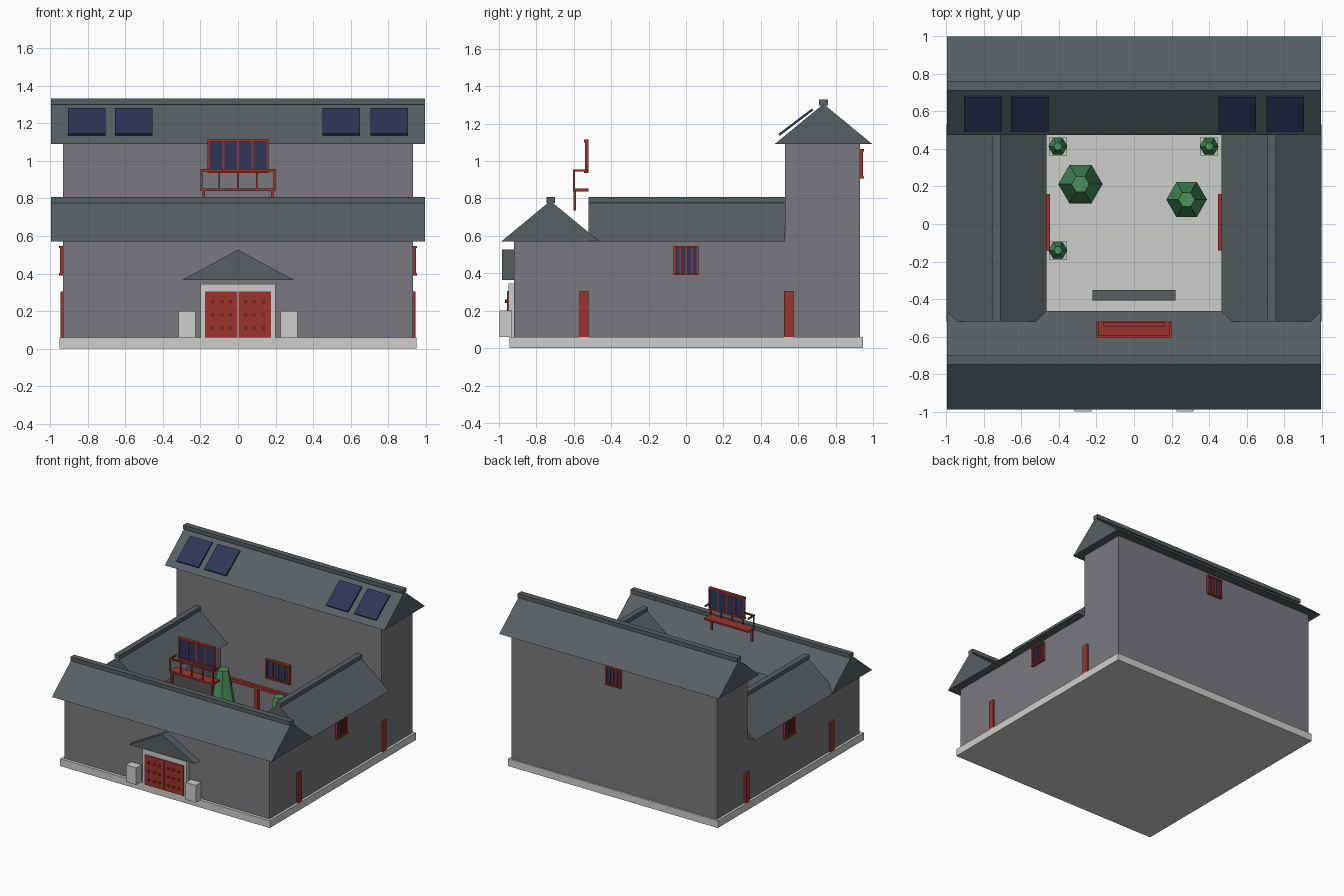
import bpy, bmesh, math
from mathutils import Matrix, Vector

if "Cube" in bpy.data.objects:
    bpy.data.objects.remove(bpy.data.objects["Cube"])


def srgb(r, g, b):
    def lin(c):
        c /= 255
        return c / 12.92 if c <= 0.04045 else ((c + 0.055) / 1.055) ** 2.4
    return (lin(r), lin(g), lin(b), 1)


def material(name, rgb):
    m = bpy.data.materials.new(name)
    m.diffuse_color = srgb(*rgb)
    m.use_nodes = True
    m.node_tree.nodes["Principled BSDF"].inputs["Base Color"].default_value = m.diffuse_color
    return m


WALL = material("grey_brick", (122, 121, 126))
ROOF = material("slate_tile", (88, 95, 98))
STONE = material("pale_stone", (206, 206, 203))
RED = material("red_lacquer", (158, 52, 45))
NAVY = material("navy_glass", (46, 54, 88))
GREEN = material("leaf_green", (74, 146, 94))
BROWN = material("trunk_brown", (95, 65, 45))


def finish(name, bm, mat, matrix=None):
    bmesh.ops.recalc_face_normals(bm, faces=bm.faces)
    me = bpy.data.meshes.new(name)
    bm.to_mesh(me)
    bm.free()
    me.materials.append(mat)
    ob = bpy.data.objects.new(name, me)
    bpy.context.collection.objects.link(ob)
    if matrix:
        ob.matrix_world = matrix
    return ob


def boxes(name, mat, items, matrix=None):
    """One object from (x0, x1, y0, y1, z0, z1) blocks."""
    bm = bmesh.new()
    for x0, x1, y0, y1, z0, z1 in items:
        m = Matrix.Translation(((x0 + x1) / 2, (y0 + y1) / 2, (z0 + z1) / 2))
        m = m @ Matrix.Diagonal((abs(x1 - x0), abs(y1 - y0), z1 - z0, 1))
        bmesh.ops.create_cube(bm, size=1, matrix=m)
    return finish(name, bm, mat, matrix)


def gable(name, axis, a0, a1, c, half, z0, z1):
    """Triangular roof prism with its ridge along the given axis."""
    bm = bmesh.new()
    ends = []
    for a in (a0, a1):
        pts = [(c - half, z0), (c + half, z0), (c, z1)]
        ends.append([bm.verts.new((a, p, z) if axis == 'x' else (p, a, z)) for p, z in pts])
    bm.faces.new(ends[0])
    bm.faces.new(ends[1])
    for i in range(3):
        j = (i + 1) % 3
        bm.faces.new((ends[0][i], ends[0][j], ends[1][j], ends[1][i]))
    return finish(name, bm, ROOF)


def window(name, loc, angle, width, height):
    """Lattice window facing local -y, centred on loc."""
    m = Matrix.Translation(loc) @ Matrix.Rotation(angle, 4, 'Z')
    w, h, t = width / 2, height / 2, 0.006
    boxes(name + "_glass", NAVY, [(-w + t, w - t, -0.008, 0.005, -h + t, h - t)], m)
    bars = [(-w, w, -0.02, 0.005, s * h - t, s * h + t) for s in (-1, 1)]
    n = 4
    for i in range(n + 1):
        x = -w + t + (width - 2 * t) * i / n
        bars.append((x - 0.005, x + 0.005, -0.015, 0.005, -h, h))
    boxes(name + "_frame", RED, bars, m)


def cone(bm, loc, r0, r1, z0, z1, sides=6):
    m = Matrix.Translation((loc[0], loc[1], (z0 + z1) / 2)) @ Matrix.Rotation(math.pi / 2, 4, 'Z')
    bmesh.ops.create_cone(bm, cap_ends=True, segments=sides, radius1=r0, radius2=r1,
                          depth=z1 - z0, matrix=m)


# Plinth and walls around the courtyard
boxes("plinth", STONE, [(-0.95, 0.95, -0.945, 0.945, 0, 0.06)])
boxes("front_hall", WALL, [(-0.93, 0.93, -0.92, -0.53, 0.06, 0.57)])
boxes("back_hall", WALL, [(-0.93, 0.93, 0.53, 0.93, 0.06, 1.09)])
for s, side in ((-1, "left"), (1, "right")):
    boxes(side + "_wing", WALL, [(s * 0.53, s * 0.93, -0.53, 0.53, 0.06, 0.57)])

# Gable roofs with ridge caps
gable("front_roof", 'x', -0.995, 0.995, -0.725, 0.263, 0.57, 0.787)
boxes("front_ridge", ROOF, [(-0.995, 0.995, -0.747, -0.70, 0.775, 0.807)])
gable("back_roof", 'x', -0.995, 0.995, 0.735, 0.262, 1.09, 1.305)
boxes("back_ridge", ROOF, [(-0.995, 0.995, 0.71, 0.758, 1.298, 1.33)])
for s, side in ((-1, "left"), (1, "right")):
    gable(side + "_wing_roof", 'y', -0.52, 0.53, s * 0.731, 0.266, 0.57, 0.787)
    boxes(side + "_wing_ridge", ROOF, [(s * 0.709, s * 0.755, -0.52, 0.53, 0.775, 0.807)])

# Gate: stone surround, double door with studs, small gable, stone blocks
boxes("gate_surround", STONE, [(-0.2, 0.2, -0.95, -0.92, 0.06, 0.345)])
boxes("gate_doors", RED, [(-0.176, -0.002, -0.956, -0.94, 0.06, 0.305),
                          (0.002, 0.176, -0.956, -0.94, 0.06, 0.305)])
bm = bmesh.new()
for s in (-1, 1):
    for x in (0.04, 0.085, 0.135):
        for z in (0.11, 0.18, 0.25):
            m = Matrix.Translation((s * x, -0.96, z)) @ Matrix.Rotation(math.pi / 2, 4, 'X')
            bmesh.ops.create_cone(bm, cap_ends=True, segments=8, radius1=0.009,
                                  radius2=0.009, depth=0.014, matrix=m)
finish("door_studs", bm, RED)
gable("gate_roof", 'y', -0.983, -0.92, 0, 0.298, 0.365, 0.527)
boxes("gate_blocks", STONE, [(s * 0.225, s * 0.316, -0.998, -0.93, 0.06, 0.2) for s in (-1, 1)])

# Lattice windows
window("left_window", (-0.932, 0, 0.468), -math.pi / 2, 0.136, 0.145)
window("right_window", (0.932, 0, 0.468), math.pi / 2, 0.136, 0.145)
window("back_window", (0, 0.932, 0.985), math.pi, 0.136, 0.145)
window("courtyard_window", (0, 0.528, 0.468), 0, 0.22, 0.145)

# Red posts on the outer walls and the colonnade on the back hall
boxes("side_posts", RED, [(s * 0.92, s * 0.945, y, y + 0.05, 0.06, 0.305)
                          for s in (-1, 1) for y in (-0.57, 0.525)])
boxes("colonnade", RED, [(-0.46, 0.46, 0.505, 0.532, 0.28, 0.305)]
      + [(x - 0.015, x + 0.015, 0.505, 0.532, 0.06, 0.28) for x in (-0.44, -0.19, 0.19, 0.44)])
boxes("wing_doors", RED, [(s * 0.446, s * 0.465, -0.14, 0.16, 0.06, 0.305) for s in (-1, 1)])

# Screen wall inside the gate
boxes("screen_wall", WALL, [(-0.2, 0.2, -0.393, -0.363, 0.06, 0.36)])
boxes("screen_wall_cap", ROOF, [(-0.222, 0.222, -0.406, -0.35, 0.36, 0.395)])

# Balcony: floor, legs, railing and a wide window behind it
rail = [(-0.2, 0.2, -0.605, -0.52, 0.838, 0.853),
        (-0.2, 0.2, -0.605, -0.593, 0.943, 0.955)]
rail += [(x - 0.005, x + 0.005, -0.604, -0.594, 0.85, 0.95) for x in (-0.195, -0.1, 0, 0.1, 0.195)]
rail += [(s * 0.19, s * 0.2, -0.6, -0.525, 0.943, 0.955) for s in (-1, 1)]
rail += [(s * 0.175, s * 0.19, -0.602, -0.588, 0.735, 0.84) for s in (-1, 1)]
boxes("balcony_railing", RED, rail)
boxes("balcony_glass", NAVY, [(-0.155, 0.155, -0.536, -0.526, 0.945, 1.105)])
boxes("balcony_window_frame", RED,
      [(-0.163, 0.163, -0.546, -0.522, z, z + 0.014) for z in (0.935, 1.1)]
      + [(x - 0.005, x + 0.005, -0.541, -0.522, 0.94, 1.105) for x in (-0.156, -0.078, 0, 0.078, 0.156)])

# Solar panels tilted along the front slope of the back roof
tilt = math.atan2(0.135, 0.178)
for i, x in enumerate((-0.805, -0.555, 0.55, 0.805)):
    m = Matrix.Translation((x, 0.587, 1.208)) @ Matrix.Rotation(tilt, 4, 'X')
    boxes("solar_panel_%d" % (i + 1), NAVY, [(-0.1, 0.1, -0.113, 0.113, -0.006, 0.006)], m)

# Courtyard trees and potted shrubs
for i, (x, y, r, top) in enumerate(((-0.285, 0.212, 0.118, 0.53), (0.28, 0.13, 0.108, 0.49))):
    bm = bmesh.new()
    cone(bm, (x, y), r, r * 0.4, 0.14, top)
    finish("tree_%d" % (i + 1), bm, GREEN)
    bm = bmesh.new()
    cone(bm, (x, y), 0.025, 0.02, 0.06, 0.15)
    finish("trunk_%d" % (i + 1), bm, BROWN)
for i, (x, y) in enumerate(((-0.405, 0.413), (0.4, 0.413), (-0.405, -0.14))):
    boxes("planter_%d" % (i + 1), STONE, [(x - 0.048, x + 0.048, y - 0.048, y + 0.048, 0.06, 0.13)])
    bm = bmesh.new()
    cone(bm, (x, y), 0.05, 0.022, 0.13, 0.27)
    finish("shrub_%d" % (i + 1), bm, GREEN)
